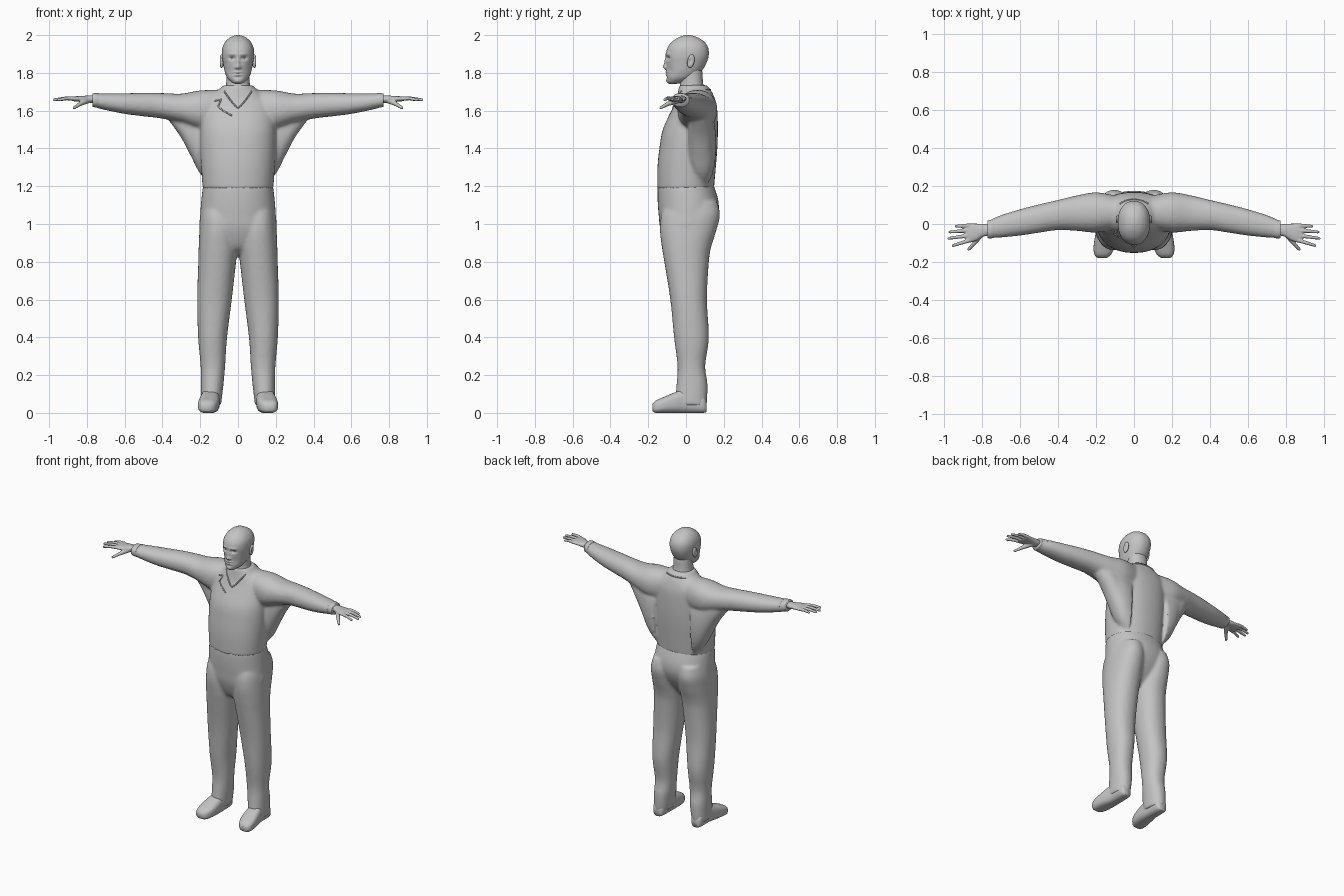
import bpy
import bmesh
from math import sin, cos, pi, exp, copysign
from mathutils import Vector, Matrix

if "Cube" in bpy.data.objects:
    bpy.data.objects.remove(bpy.data.objects["Cube"], do_unlink=True)

# One matte grey for the whole figure
grey = bpy.data.materials.new("plain grey")
grey.use_nodes = True
grey.diffuse_color = (.55, .55, .55, 1)
grey.node_tree.nodes["Principled BSDF"].inputs["Base Color"].default_value = (.55, .55, .55, 1)

SIDES = (1, -1)
AXES = {"x": (0, 1, 2), "y": (1, 0, 2), "z": (2, 0, 1)}


def smooth_rows(rows, steps):
    """Run a smooth curve through all the section rows."""
    v = [Vector(r) for r in rows]
    v = [v[0]] + v + [v[-1]]
    out = []
    for p, a, b, n in zip(v, v[1:], v[2:], v[3:]):
        for k in range(steps):
            t = k / steps
            out.append(a + (b - p) * (t / 2)
                       + (p * 2 - a * 5 + b * 4 - n) * (t * t / 2)
                       + (a * 3 - p - b * 3 + n) * (t ** 3 / 2))
    return out + [v[-1]]


def loft(bm, rows, axis="z", power=2.2, side=1, steps=6, segments=40):
    """Skin rounded sections given as (position, low a, high a, low b, high b)."""
    main, first, second = AXES[axis]
    rings = []
    for pos, a0, a1, b0, b1 in smooth_rows(rows, steps):
        ring = []
        for i in range(segments):
            angle = 2 * pi * i / segments
            ca, sa = cos(angle), sin(angle)
            co = Vector((0, 0, 0))
            co[main] = pos
            co[first] = (a0 + a1) / 2 + (a1 - a0) / 2 * copysign(abs(ca) ** (2 / power), ca)
            co[second] = (b0 + b1) / 2 + (b1 - b0) / 2 * copysign(abs(sa) ** (2 / power), sa)
            co.x *= side
            ring.append(bm.verts.new(co))
        rings.append(ring)
    for low, high in zip(rings, rings[1:]):
        for i in range(segments):
            j = (i + 1) % segments
            bm.faces.new((low[i], low[j], high[j], high[i]))
    bm.faces.new(rings[0])
    bm.faces.new(rings[-1])


def even(rows):
    """Expand (height, half width, front, back) to full section rows."""
    return [(z, -w, w, y0, y1) for z, w, y0, y1 in rows]


def ball(bm, centre, radii):
    matrix = Matrix.Translation(centre) @ Matrix.Diagonal((*radii, 1))
    bmesh.ops.create_uvsphere(bm, u_segments=24, v_segments=16, radius=1, matrix=matrix)


def tube(bm, a, b, ra, rb):
    """Tapered limb segment with round ends."""
    a, b = Vector(a), Vector(b)
    turn = (b - a).to_track_quat("Z", "Y").to_matrix().to_4x4()
    bmesh.ops.create_cone(bm, cap_ends=True, segments=16, radius1=ra, radius2=rb,
                          depth=(b - a).length,
                          matrix=Matrix.Translation((a + b) / 2) @ turn)
    ball(bm, a, (ra, ra, ra))
    ball(bm, b, (rb, rb, rb))


def sculpt(bm, bumps):
    """Push points by soft bumps: (centre, radii, offset)."""
    for vert in bm.verts:
        start = vert.co.copy()
        for centre, radii, offset in bumps:
            d = sum(((start[i] - centre[i]) / radii[i]) ** 2 for i in range(3))
            vert.co += Vector(offset) * exp(-d)


def finish(name, bm, voxel=0, relax=4):
    """Turn a bmesh into an object, blending its pieces if a voxel size is set."""
    bmesh.ops.recalc_face_normals(bm, faces=bm.faces[:])
    mesh = bpy.data.meshes.new(name)
    bm.to_mesh(mesh)
    bm.free()
    mesh.materials.append(grey)
    for face in mesh.polygons:
        face.use_smooth = True
    obj = bpy.data.objects.new(name, mesh)
    bpy.context.collection.objects.link(obj)
    if voxel:
        blend = obj.modifiers.new("blend", "REMESH")
        blend.mode = "VOXEL"
        blend.voxel_size = voxel
        blend.use_smooth_shade = True
        soften = obj.modifiers.new("soften", "SMOOTH")
        soften.factor = .5
        soften.iterations = relax
    return obj


# Trousers: pelvis blended into two legs
bm = bmesh.new()
loft(bm, even([(1.22, .178, -.142, .14), (1.19, .187, -.15, .152), (1.12, .195, -.15, .172),
               (1.05, .2, -.145, .17), (.97, .2, -.135, .135), (.88, .13, -.1, .07),
               (.84, .04, -.05, .02)]))
leg = [(1.12, .02, .18, -.1, .165), (1.05, .01, .198, -.13, .18), (.97, .004, .204, -.138, .162),
       (.88, .002, .208, -.128, .134), (.8, .01, .21, -.115, .121), (.6, .033, .216, -.083, .111),
       (.4, .058, .211, -.063, .121), (.25, .068, .198, -.045, .102), (.15, .077, .197, -.05, .114),
       (.04, .09, .197, -.06, .11)]
for side in SIDES:
    loft(bm, leg, side=side)
finish("trousers", bm, .01)

# Jacket: torso, sleeves and the loose cloth under the arms
bm = bmesh.new()
loft(bm, even([(1.185, .187, -.152, .148), (1.3, .195, -.151, .158), (1.4, .2, -.141, .166),
               (1.5, .2, -.123, .169), (1.6, .195, -.077, .166), (1.65, .18, -.054, .157),
               (1.7, .115, -.042, .137), (1.735, .076, -.037, .112)]))
sleeve = [(.1, -.03, .15, 1.5, 1.71), (.2, -.045, .166, 1.5, 1.707), (.3, -.036, .15, 1.535, 1.69),
          (.4, -.032, .126, 1.558, 1.693), (.5, -.046, .103, 1.57, 1.694),
          (.6, -.061, .077, 1.583, 1.692), (.7, -.071, .046, 1.603, 1.691),
          (.76, -.074, .02, 1.618, 1.691)]
wing = [(.14, .01, .16, 1.2, 1.6), (.2, .01, .158, 1.265, 1.62), (.25, .015, .146, 1.36, 1.63),
        (.3, .02, .135, 1.455, 1.63), (.36, .03, .11, 1.54, 1.63)]
for side in SIDES:
    loft(bm, sleeve, "x", side=side)
    loft(bm, wing, "x", side=side)
jacket = finish("jacket", bm, .01)

# Sleeve cuffs
cuff = [(.735, -.073, .03, 1.613, 1.692), (.755, -.076, .021, 1.617, 1.693),
        (.77, -.074, .017, 1.62, 1.691)]
for side, label in zip(SIDES, ("left", "right")):
    bm = bmesh.new()
    loft(bm, cuff, "x", side=side)
    finish(label + "_cuff", bm)

# Hands: palm, four fingers and a thumb
palm = [(.74, -.058, -.004, 1.64, 1.682), (.79, -.066, 0, 1.642, 1.68),
        (.83, -.088, .002, 1.646, 1.678), (.87, -.099, .002, 1.65, 1.675),
        (.885, -.09, -.01, 1.654, 1.671)]
fingers = [(-.008, .935, -.012), (-.033, .967, -.042), (-.061, .973, -.075), (-.087, .95, -.113)]
for side, label in zip(SIDES, ("left", "right")):
    bm = bmesh.new()
    loft(bm, palm, "x", side=side)
    for root, tip_x, tip_y in fingers:
        a = Vector((side * .868, root, 1.664))
        c = Vector((side * tip_x, tip_y, 1.658))
        b = (a + c) / 2 + Vector((0, 0, .004))
        tube(bm, a, b, .011, .0095)
        tube(bm, b, c, .0095, .0075)
    knuckle = (side * .838, -.1, 1.634)
    tube(bm, (side * .8, -.05, 1.654), knuckle, .017, .011)
    tube(bm, knuckle, (side * .868, -.133, 1.615), .011, .008)
    finish(label + "_hand", bm, .004, 2)

# Shoes
shoe = [(.108, .12, .172, .004, .06), (.085, .105, .186, 0, .1), (0, .098, .192, 0, .125),
        (-.06, .097, .204, 0, .108), (-.12, .103, .212, 0, .083), (-.16, .12, .208, 0, .065),
        (-.178, .142, .192, .01, .046)]
for side, label in zip(SIDES, ("left", "right")):
    bm = bmesh.new()
    loft(bm, shoe, "y", power=2.8, side=side)
    finish(label + "_shoe", bm)

# Neck
bm = bmesh.new()
loft(bm, even([(1.62, .06, -.02, .1), (1.7, .067, -.034, .1), (1.75, .062, -.03, .09),
               (1.8, .06, -.03, .087), (1.85, .06, -.03, .08)]))
finish("neck", bm)

# Head with brow, sockets, nose, lips and chin
bm = bmesh.new()
loft(bm, even([(1.742, .016, -.09, -.05), (1.752, .036, -.099, -.005), (1.775, .058, -.103, .045),
               (1.81, .071, -.103, .083), (1.85, .079, -.104, .107), (1.89, .085, -.107, .12),
               (1.93, .083, -.099, .118), (1.962, .069, -.077, .1), (1.985, .046, -.045, .067),
               (1.997, .02, -.014, .036), (2, .003, .005, .015)]), steps=10, segments=112)
bumps = [((0, -.1, 1.832), (.013, .05, .013), (0, -.017, 0)),
         ((0, -.1, 1.857), (.009, .05, .022), (0, -.01, 0)),
         ((0, -.1, 1.804), (.022, .05, .006), (0, -.006, 0)),
         ((0, -.1, 1.797), (.022, .05, .003), (0, .005, 0)),
         ((0, -.1, 1.79), (.018, .05, .006), (0, -.005, 0)),
         ((0, -.1, 1.777), (.02, .05, .006), (0, .004, 0)),
         ((0, -.1, 1.757), (.02, .05, .01), (0, -.004, 0))]
for side in SIDES:
    bumps += [((side * .031, -.1, 1.878), (.018, .05, .01), (0, .014, 0)),
              ((side * .032, -.1, 1.9), (.024, .05, .007), (0, -.004, 0)),
              ((side * .012, -.1, 1.828), (.006, .05, .006), (0, -.007, 0)),
              ((side * .045, -.08, 1.815), (.02, .05, .025), (0, .004, 0))]
sculpt(bm, bumps)
finish("head", bm)

# Eyes and ears
for side, label in zip(SIDES, ("left", "right")):
    bm = bmesh.new()
    ball(bm, (side * .031, -.077, 1.878), (.014, .012, .01))
    finish(label + "_eye", bm)
    bm = bmesh.new()
    ball(bm, (side * .087, .026, 1.862), (.012, .019, .036))
    sculpt(bm, [((side * .1, .022, 1.862), (.02, .01, .018), (side * -.01, 0, 0))])
    bmesh.ops.rotate(bm, verts=bm.verts[:], cent=(side * .087, .026, 1.862),
                     matrix=Matrix.Rotation(-.2, 3, "X") @ Matrix.Rotation(side * .25, 3, "Z"))
    finish(label + "_ear", bm)

# Neckline piping and lapel edge, laid on the jacket surface
bpy.context.view_layer.update()
surface = jacket.evaluated_get(bpy.context.evaluated_depsgraph_get())


def piping(name, path, front=-1):
    bm = bmesh.new()
    hits = [surface.ray_cast(Vector((x, front, z)), Vector((0, -front, 0))) for x, z in path]
    spots = [hit[1] for hit in hits if hit[0]]
    for a, b in zip(spots, spots[1:]):
        tube(bm, a, b, .004, .004)
    finish(name, bm)


piping("neckline", [(i * .008, 1.615 + .1 * (abs(i) / 10) ** 1.3) for i in range(-9, 10)])
piping("back_neckline", [(i * .008, 1.712) for i in range(-9, 10)], 1)
piping("lapel_edge", [(-.12, 1.652), (-.09, 1.66), (-.105, 1.622), (-.08, 1.6), (-.035, 1.575)])
